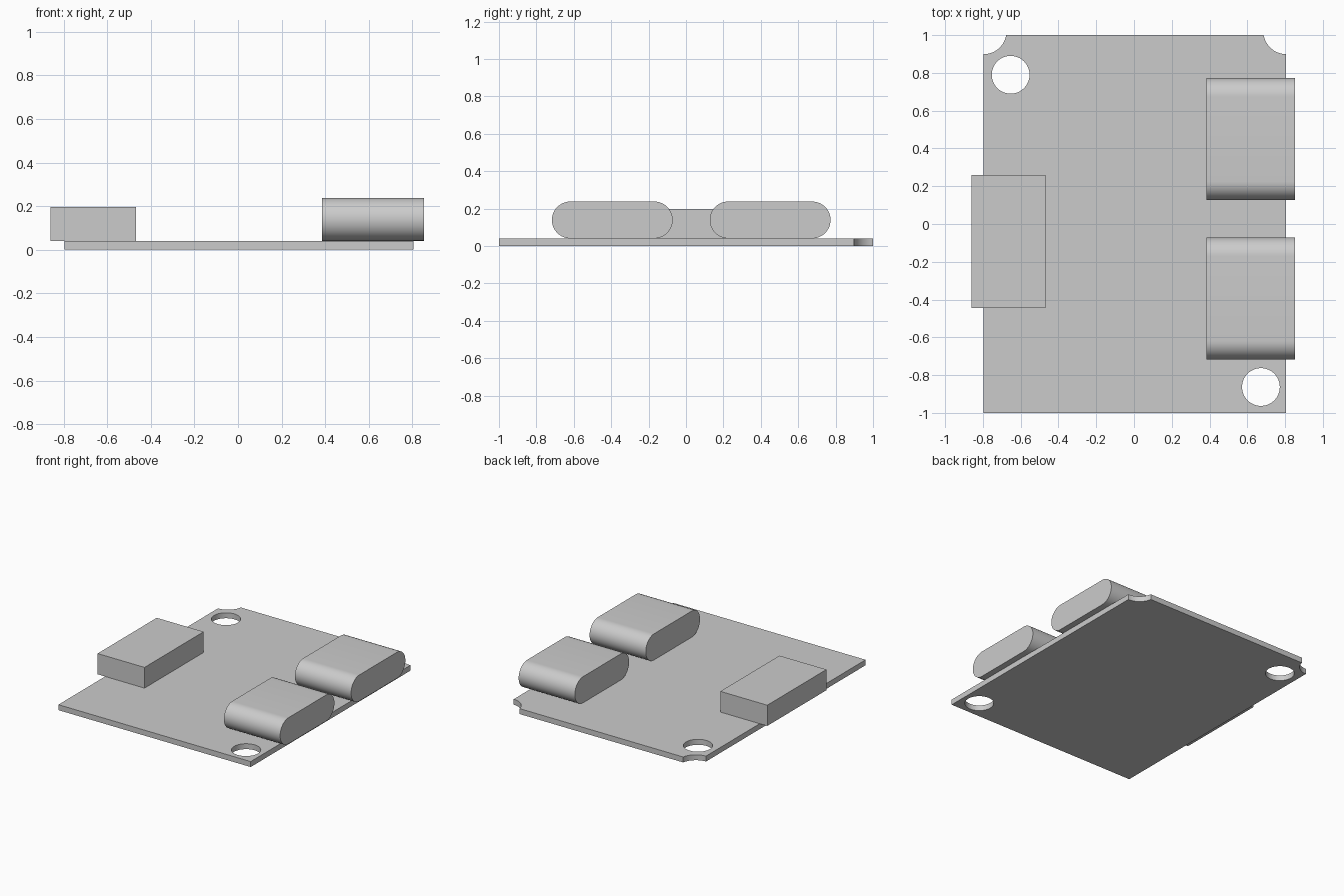
import bpy, bmesh
from math import asin, cos, sin, pi
from mathutils import Matrix

cube = bpy.data.objects.get("Cube")
if cube:
    bpy.data.objects.remove(cube, do_unlink=True)

grey = bpy.data.materials.new("Plain grey")
grey.use_nodes = True
grey.diffuse_color = (0.6, 0.6, 0.6, 1)
grey.node_tree.nodes["Principled BSDF"].inputs["Base Color"].default_value = grey.diffuse_color


def arc(cx, cy, r, start, end, steps):
    angles = [start + (end - start) * i / steps for i in range(steps + 1)]
    return [(cx + r * cos(a), cy + r * sin(a)) for a in angles]


def extrude_profile(name, loops, depth, matrix):
    """Fill closed loops (inner ones become holes) and extrude along local z."""
    curve = bpy.data.curves.new(name, "CURVE")
    curve.dimensions = "2D"
    curve.fill_mode = "BOTH"
    curve.extrude = depth / 2
    for loop in loops:
        spline = curve.splines.new("POLY")
        spline.points.add(len(loop) - 1)
        for point, (x, y) in zip(spline.points, loop):
            point.co = (x, y, 0, 1)
        spline.use_cyclic_u = True
    temp = bpy.data.objects.new(name + " outline", curve)
    bpy.context.collection.objects.link(temp)
    mesh = bpy.data.meshes.new_from_object(temp.evaluated_get(bpy.context.evaluated_depsgraph_get()))
    bpy.data.objects.remove(temp, do_unlink=True)
    bpy.data.curves.remove(curve)

    # Weld the caps to the walls and tidy the flat faces
    bm = bmesh.new()
    bm.from_mesh(mesh)
    bmesh.ops.remove_doubles(bm, verts=bm.verts, dist=0.0001)
    bmesh.ops.recalc_face_normals(bm, faces=bm.faces)
    bm.transform(matrix)
    bm.to_mesh(mesh)
    bm.free()
    mesh.name = name
    mesh.materials.clear()
    mesh.materials.append(grey)
    obj = bpy.data.objects.new(name, mesh)
    bpy.context.collection.objects.link(obj)
    bpy.ops.object.select_all(action="DESELECT")
    obj.select_set(True)
    bpy.context.view_layer.objects.active = obj
    bpy.ops.object.shade_smooth_by_angle(angle=pi / 6)
    return obj


# Circuit board: two scooped back corners and two mounting holes
left, right, thick = -0.796, 0.806, 0.041
notch_y, notch_r = 1.02, 0.121
edge = asin((notch_y - 1) / notch_r)
outline = [(left, -1), (right, -1)]
outline += arc(right, notch_y, notch_r, -pi / 2, -pi + edge, 12)
outline += arc(left, notch_y, notch_r, -edge, -pi / 2, 12)
holes = [arc(x, y, 0.1, 0, 2 * pi, 48)[:-1] for x, y in ((-0.653, 0.79), (0.672, -0.863))]
extrude_profile("circuit_board", [outline] + holes, thick, Matrix.Translation((0, 0, thick / 2)))

# Two round-ended sockets overhanging the left edge, extruded along x
sideways = Matrix(((0, 0, 1, 0), (1, 0, 0, 0), (0, 1, 0, 0), (0, 0, 0, 1)))
radius, half_width = 0.0985, 0.323
straight = half_width - radius
capsule = arc(straight, 0, radius, -pi / 2, pi / 2, 24) + arc(-straight, 0, radius, pi / 2, 3 * pi / 2, 24)
for name, y in (("front_socket", -0.394), ("back_socket", 0.45)):
    place = Matrix.Translation((0.619, y, thick + radius)) @ sideways
    extrude_profile(name, [capsule], 0.468, place)

# Rectangular connector overhanging the right edge
box = [(-0.859, -0.444), (-0.468, -0.444), (-0.468, 0.26), (-0.859, 0.26)]
height = 0.156
extrude_profile("box_connector", [box], height, Matrix.Translation((0, 0, thick + height / 2)))
